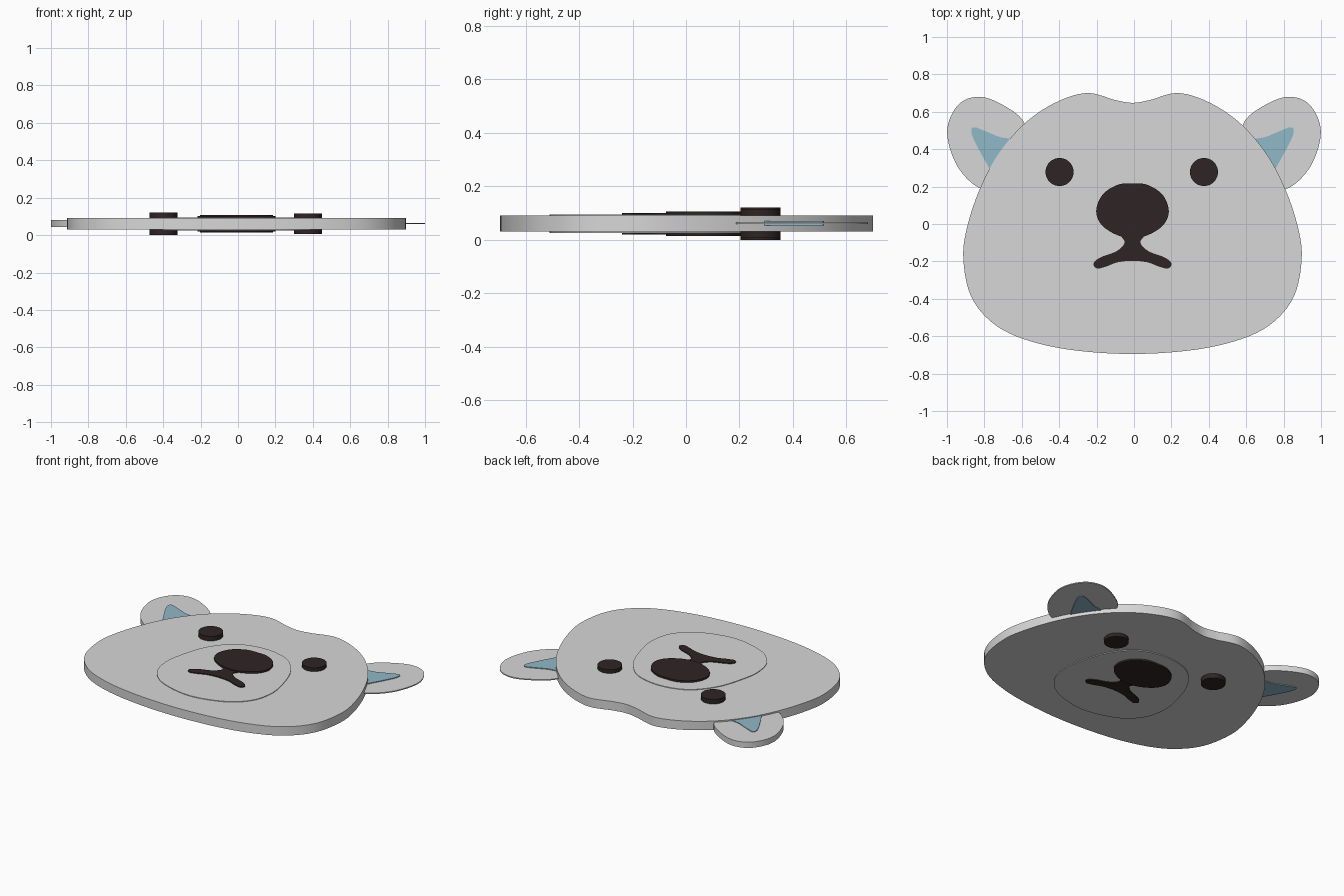
import bpy
import bmesh
import math
from mathutils import Vector

cube = bpy.data.objects.get("Cube")
if cube:
    bpy.data.objects.remove(cube, do_unlink=True)


def material(name, color):
    mat = bpy.data.materials.new(name)
    mat.use_nodes = True
    mat.diffuse_color = (*color, 1)
    bsdf = next(n for n in mat.node_tree.nodes if n.type == "BSDF_PRINCIPLED")
    bsdf.inputs["Base Color"].default_value = (*color, 1)
    return mat


grey = material("pale grey", (0.68, 0.68, 0.69))
blue = material("soft blue", (0.28, 0.48, 0.58))
dark = material("dark brown", (0.028, 0.018, 0.018))

CENTRE = -0.008


def symmetric(half):
    """Close a right-hand half outline, given from top to bottom."""
    return half + [(-x, y) for x, y in reversed(half) if x > 0]


def smooth_loop(points, steps=8):
    """Closed Catmull-Rom spline through the points."""
    pts = [Vector(p) for p in points]
    n = len(pts)
    loop = []
    for i in range(n):
        a, b, c, d = (pts[(i + k) % n] for k in (-1, 0, 1, 2))
        for s in range(steps):
            t = s / steps
            loop.append(0.5 * (2 * b + (c - a) * t
                               + (2 * a - 5 * b + 4 * c - d) * t ** 2
                               + (3 * b - a - 3 * c + d) * t ** 3))
    return loop


def slab(name, loop, bottom, top, mat, shift=CENTRE, side=1):
    """Extrude an outline between two heights; side -1 mirrors it."""
    bm = bmesh.new()
    face = bm.faces.new([bm.verts.new((p.x * side + shift, p.y, bottom)) for p in loop])
    extruded = bmesh.ops.extrude_face_region(bm, geom=[face])["geom"]
    for v in extruded:
        if isinstance(v, bmesh.types.BMVert):
            v.co.z = top
    bmesh.ops.recalc_face_normals(bm, faces=bm.faces)
    mesh = bpy.data.meshes.new(name)
    bm.to_mesh(mesh)
    bm.free()
    mesh.materials.append(mat)
    obj = bpy.data.objects.new(name, mesh)
    bpy.context.collection.objects.link(obj)
    bpy.ops.object.select_all(action="DESELECT")
    obj.select_set(True)
    bpy.context.view_layer.objects.active = obj
    bpy.ops.object.shade_smooth_by_angle(angle=math.radians(35))
    return obj


# Head with a shallow notch between two brow bumps
head = symmetric([(0, 0.648), (0.09, 0.662), (0.246, 0.70), (0.42, 0.645),
                  (0.583, 0.532), (0.72, 0.37), (0.815, 0.19), (0.88, 0),
                  (0.905, -0.17), (0.87, -0.37), (0.77, -0.51),
                  (0.61, -0.605), (0.35, -0.67), (0, -0.695)])
slab("head", smooth_loop(head), 0.031, 0.091, grey)

# Muzzle, raised slightly on both faces
muzzle = symmetric([(0, 0.31), (0.185, 0.265), (0.31, 0.13), (0.375, -0.05),
                    (0.395, -0.2), (0.355, -0.345), (0.23, -0.455), (0, -0.51)])
slab("muzzle", smooth_loop(muzzle), 0.026, 0.095, grey)

# Nose and mouth
nose = symmetric([(0, 0.217), (0.08, 0.209), (0.16, 0.157), (0.194, 0.07),
                  (0.165, -0.005), (0.085, -0.058), (0, -0.075)])
slab("nose", smooth_loop(nose), 0.015, 0.107, dark)
mouth = symmetric([(0, -0.05), (0.06, -0.06), (0.042, -0.1), (0.085, -0.145),
                   (0.17, -0.178), (0.208, -0.21), (0.19, -0.238),
                   (0.14, -0.227), (0.08, -0.205), (0, -0.197)])
slab("mouth", smooth_loop(mouth), 0.02, 0.101, dark)

# Eyes
eye = [Vector((0.386 + 0.075 * math.cos(a), 0.278 + 0.075 * math.sin(a)))
       for a in (i * math.tau / 48 for i in range(48))]
slab("left_eye", eye, 0.007, 0.116, dark, shift=-0.012)
slab("right_eye", eye, 0, 0.122, dark, shift=-0.012, side=-1)

# Ears with inner patches: the left ear is a thin sheet, the right a thick plate
ear = [(0.585, 0.537), (0.69, 0.63), (0.825, 0.68), (0.94, 0.637), (0.999, 0.495),
       (0.945, 0.31), (0.82, 0.19), (0.7, 0.22), (0.58, 0.38)]
patch = [(0.62, 0.425), (0.72, 0.468), (0.80, 0.502), (0.845, 0.517),
         (0.862, 0.502), (0.848, 0.45), (0.775, 0.315), (0.72, 0.23)]
slab("left_ear", smooth_loop(ear), 0.059, 0.066, grey, shift=0)
slab("left_inner_ear", smooth_loop(patch), 0.053, 0.071, blue)
slab("right_ear", smooth_loop(ear), 0.043, 0.082, grey, shift=0, side=-1)
slab("right_inner_ear", smooth_loop(patch), 0.038, 0.086, blue, side=-1)
